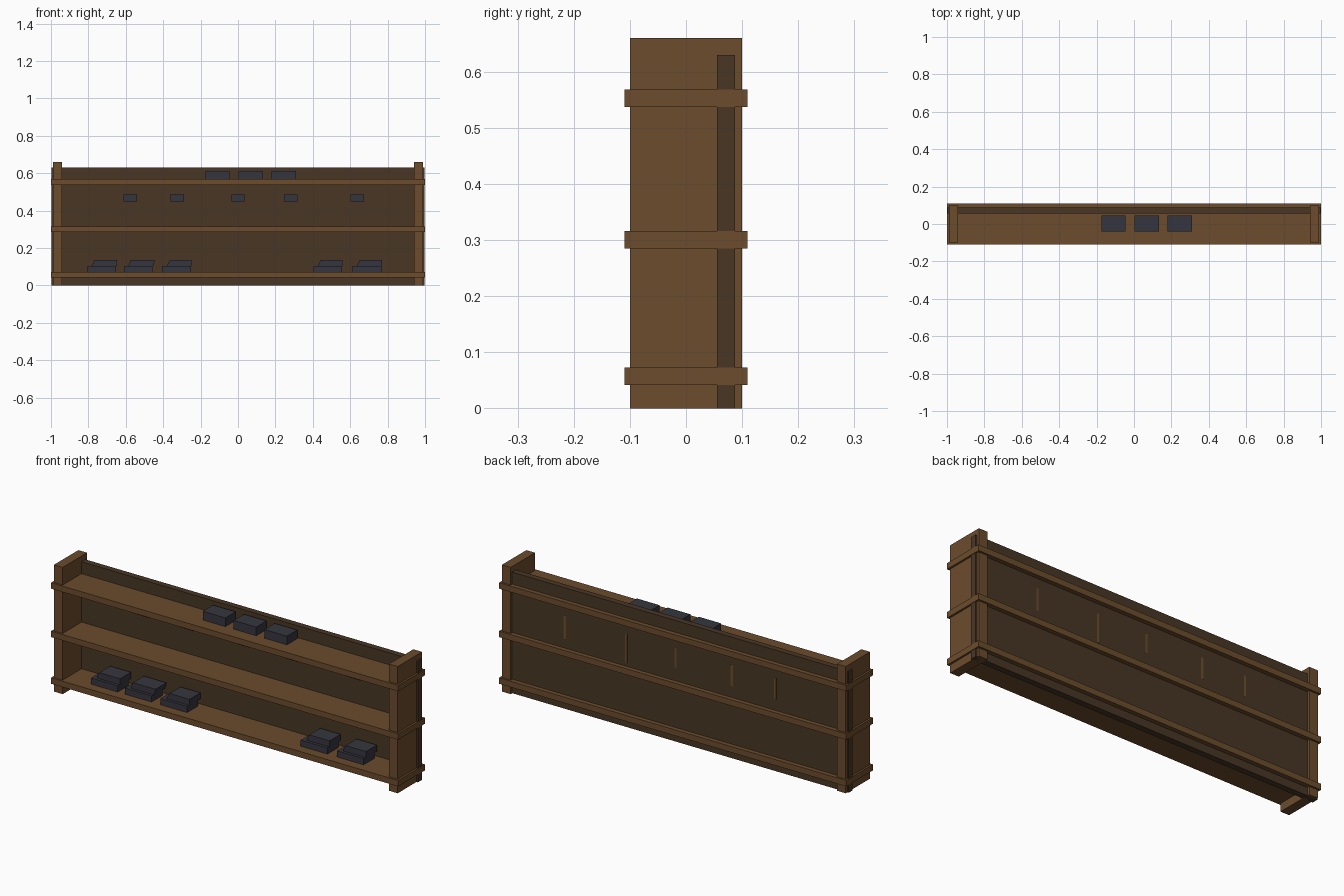
import bpy

cube = bpy.data.objects.get("Cube")
if cube:
    bpy.data.objects.remove(cube, do_unlink=True)


def material(name, rgb):
    m = bpy.data.materials.new(name)
    m.use_nodes = True
    colour = (*rgb, 1.0)
    m.diffuse_color = colour
    m.node_tree.nodes["Principled BSDF"].inputs["Base Color"].default_value = colour
    return m


WOOD = material("brown wood", (0.147, 0.072, 0.026))
DARK_WOOD = material("dark wood", (0.066, 0.037, 0.018))
SLATE = material("slate grey", (0.036, 0.036, 0.050))


def box(name, xs, ys, zs, mat, lean=(0, 0)):
    """Box between limits; lean shifts the top left and right edges in x."""
    verts = [(x + (lean[i] if k else 0), y, z)
             for k, z in enumerate(zs) for y in ys for i, x in enumerate(xs)]
    faces = [(0, 2, 3, 1), (4, 5, 7, 6), (0, 1, 5, 4),
             (2, 6, 7, 3), (0, 4, 6, 2), (1, 3, 7, 5)]
    mesh = bpy.data.meshes.new(name)
    mesh.from_pydata(verts, [], faces)
    mesh.materials.append(mat)
    obj = bpy.data.objects.new(name, mesh)
    bpy.context.collection.objects.link(obj)
    return obj


# Frame: two uprights, back panel, three shelves
box("left_upright", (0.94, 0.99), (-0.1, 0.1), (0, 0.66), WOOD)
box("right_upright", (-0.99, -0.94), (-0.1, 0.1), (0, 0.66), WOOD)
box("back_panel", (-0.998, 0.998), (0.055, 0.087), (0, 0.63), DARK_WOOD)
for name, z in (("bottom", 0.042), ("middle", 0.285), ("top", 0.537)):
    box(name + "_shelf", (-1, 1), (-0.11, 0.11), (z, z + 0.031), WOOD)

# Row of single boxes on the top shelf
for i, x in enumerate((-0.175, 0.003, 0.18)):
    box(f"top_box_{i + 1}", (x, x + 0.13), (-0.04, 0.045), (0.568, 0.613), SLATE)

# Stacked pairs on the bottom shelf
stacks = ((-0.805, 0.013, 0), (-0.61, 0.012, 0.01), (-0.405, 0.018, 0),
          (0.403, 0.015, 0), (0.612, 0.015, 0))
for i, (x, left, right) in enumerate(stacks):
    box(f"lower_box_{i + 1}", (x, x + 0.154), (-0.06, 0.03), (0.073, 0.105), SLATE)
    box(f"upper_box_{i + 1}", (x + 0.024, x + 0.157), (-0.045, 0.045),
        (0.105, 0.137), SLATE, (left, right))

# Pegs on the panel, with their wooden backing strips behind
pegs = ((-0.575, 0.11), (-0.325, 0.11), (0, 0.1), (0.283, 0.15), (0.637, 0.12))
for i, (x, length) in enumerate(pegs):
    box(f"peg_{i + 1}", (x - 0.036, x + 0.036), (0.04, 0.06), (0.45, 0.485), SLATE)
    box(f"peg_strip_{i + 1}", (x - 0.006, x + 0.006), (0.084, 0.088),
        (0.485 - length, 0.485), WOOD)
